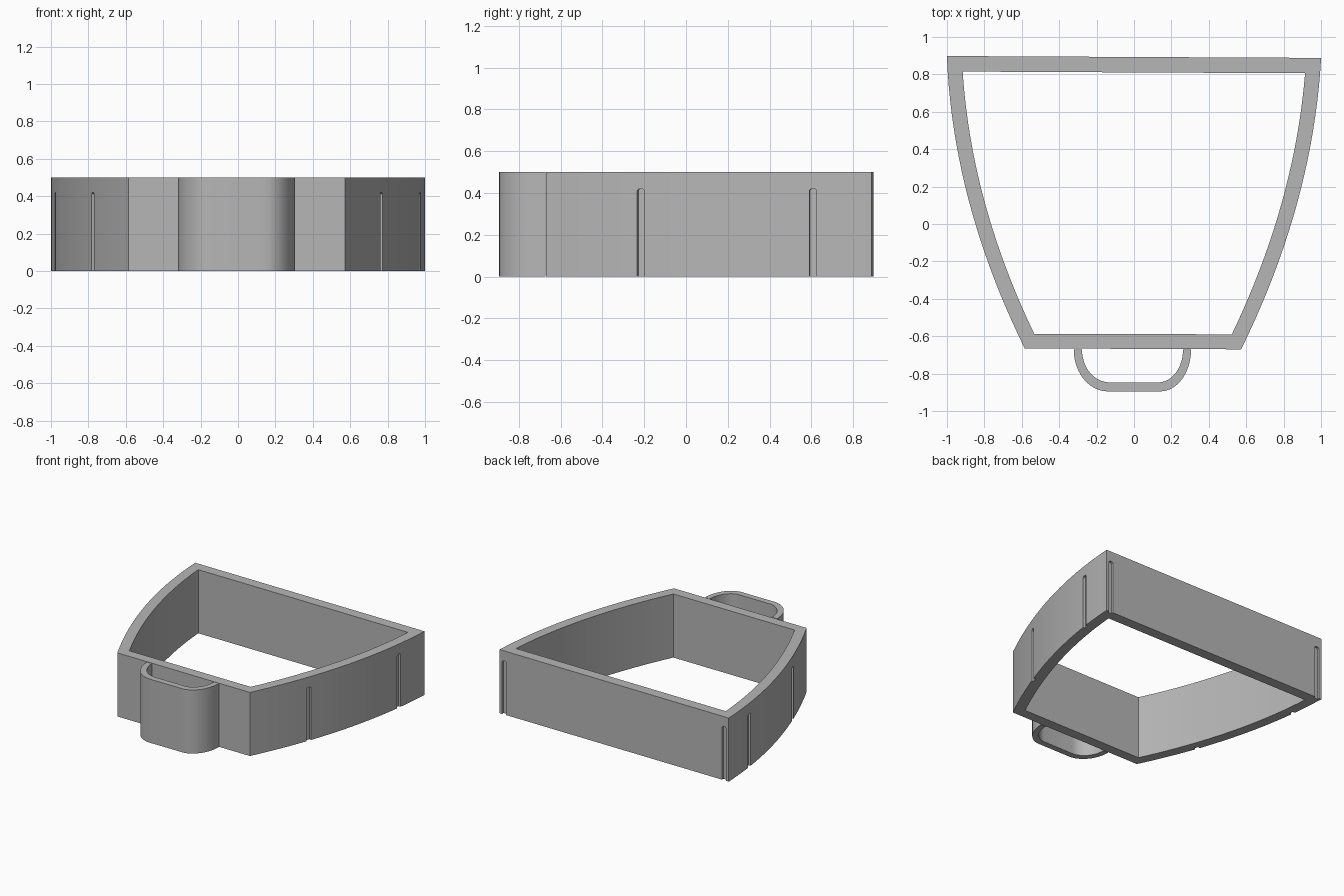
import bpy
import bmesh
import math
from mathutils import Matrix

HEIGHT = 0.5
WALL = 0.08
SEGMENTS = 20

if "Cube" in bpy.data.objects:
    bpy.data.objects.remove(bpy.data.objects["Cube"])

grey = bpy.data.materials.new("plain grey")
grey.use_nodes = True
colour = (0.47, 0.47, 0.47, 1)
grey.diffuse_color = colour
grey.node_tree.nodes["Principled BSDF"].inputs["Base Color"].default_value = colour

# Bowed side walls: x = a + b*y + c*y*y, for the left (+x) and right (-x) sides
BOW = {1: (0.84, 0.305, -0.14), -1: (0.848, 0.30, -0.145)}


def side_x(side, y, inset=0):
    a, b, c = BOW[side]
    slope = b + 2 * c * y
    return side * (a + b * y + c * y * y - inset * math.hypot(1, slope))


def side_points(side, front, back, inset=0):
    ys = [front + (back - front) * i / SEGMENTS for i in range(SEGMENTS + 1)]
    return [(side_x(side, y, inset), y) for y in ys]


def finish(name, bm):
    bmesh.ops.recalc_face_normals(bm, faces=bm.faces)
    mesh = bpy.data.meshes.new(name)
    bm.to_mesh(mesh)
    bm.free()
    mesh.materials.append(grey)
    obj = bpy.data.objects.new(name, mesh)
    bpy.context.collection.objects.link(obj)
    return obj


def select(obj):
    bpy.ops.object.select_all(action="DESELECT")
    obj.select_set(True)
    bpy.context.view_layer.objects.active = obj


def band(name, outer, inner, closed):
    """Upright wall between two matching outlines."""
    bm = bmesh.new()
    rows = [[bm.verts.new((x, y, z)) for x, y in line]
            for line, z in ((outer, 0), (outer, HEIGHT), (inner, HEIGHT), (inner, 0))]
    count = len(outer)
    for r in range(4):
        a, b = rows[r], rows[(r + 1) % 4]
        for i in range(count if closed else count - 1):
            j = (i + 1) % count
            bm.faces.new((a[i], a[j], b[j], b[i]))
    if not closed:
        for end in (0, -1):
            bm.faces.new([row[end] for row in rows])
    return finish(name, bm)


# Main four-sided frame
outer = side_points(1, -0.67, 0.888) + side_points(-1, -0.665, 0.898)[::-1]
inner = side_points(1, -0.59, 0.806, WALL) + side_points(-1, -0.587, 0.815, WALL)[::-1]
frame = band("tapered_frame", outer, inner, True)


# Shallow slots, open at the bottom, with softened top corners
def slot_cutter(bm, x, y, angle):
    half, top, soft, depth = 0.018, 0.42, 0.008, 0.018
    outline = [(-half, -0.05), (half, -0.05), (half, top - soft),
               (half - soft, top), (soft - half, top), (-half, top - soft)]
    place = Matrix.Translation((x, y, 0)) @ Matrix.Rotation(angle, 4, "Z")
    near = [bm.verts.new((-depth, v, z)) for v, z in outline]
    far = [bm.verts.new((depth * 2, v, z)) for v, z in outline]
    bm.faces.new(near)
    bm.faces.new(far)
    for i in range(len(outline)):
        j = (i + 1) % len(outline)
        bm.faces.new((near[i], near[j], far[j], far[i]))
    bmesh.ops.transform(bm, matrix=place, verts=near + far)


cut = bmesh.new()
for side in (1, -1):
    a, b, c = BOW[side]
    for y in (-0.217, 0.608):
        turn = -math.atan(b + 2 * c * y)
        angle = turn if side == 1 else math.pi - turn
        slot_cutter(cut, side_x(side, y), y, angle)
    slot_cutter(cut, side * 0.96, 0.893 - side * 0.005, math.pi / 2)
cutter = finish("slot_cutters", cut)
cutter.hide_render = True

select(frame)
slots = frame.modifiers.new("slots", "BOOLEAN")
slots.operation = "DIFFERENCE"
slots.solver = "EXACT"
slots.object = cutter
bpy.ops.object.modifier_apply(modifier=slots.name)
bpy.data.objects.remove(cutter)


# Rounded loop handle on the front wall
def handle_line(left, right, corner, root, front):
    """Half-loop from the right root, along the front, to the left root."""
    quarter = [i / 12 * math.pi / 2 for i in range(13)]
    depth = root - front
    right_arc = [(-corner - (right - corner) * math.cos(t), root - depth * math.sin(t))
                 for t in quarter]
    left_arc = [(corner + (left - corner) * math.cos(t), root - depth * math.sin(t))
                for t in reversed(quarter)]
    return right_arc + left_arc


handle = band("front_handle",
              handle_line(0.305, 0.322, 0.14, -0.672, -0.895),
              handle_line(0.262, 0.278, 0.13, -0.672, -0.847), False)

for obj in (frame, handle):
    select(obj)
    bpy.ops.object.shade_smooth_by_angle(angle=math.radians(25))
